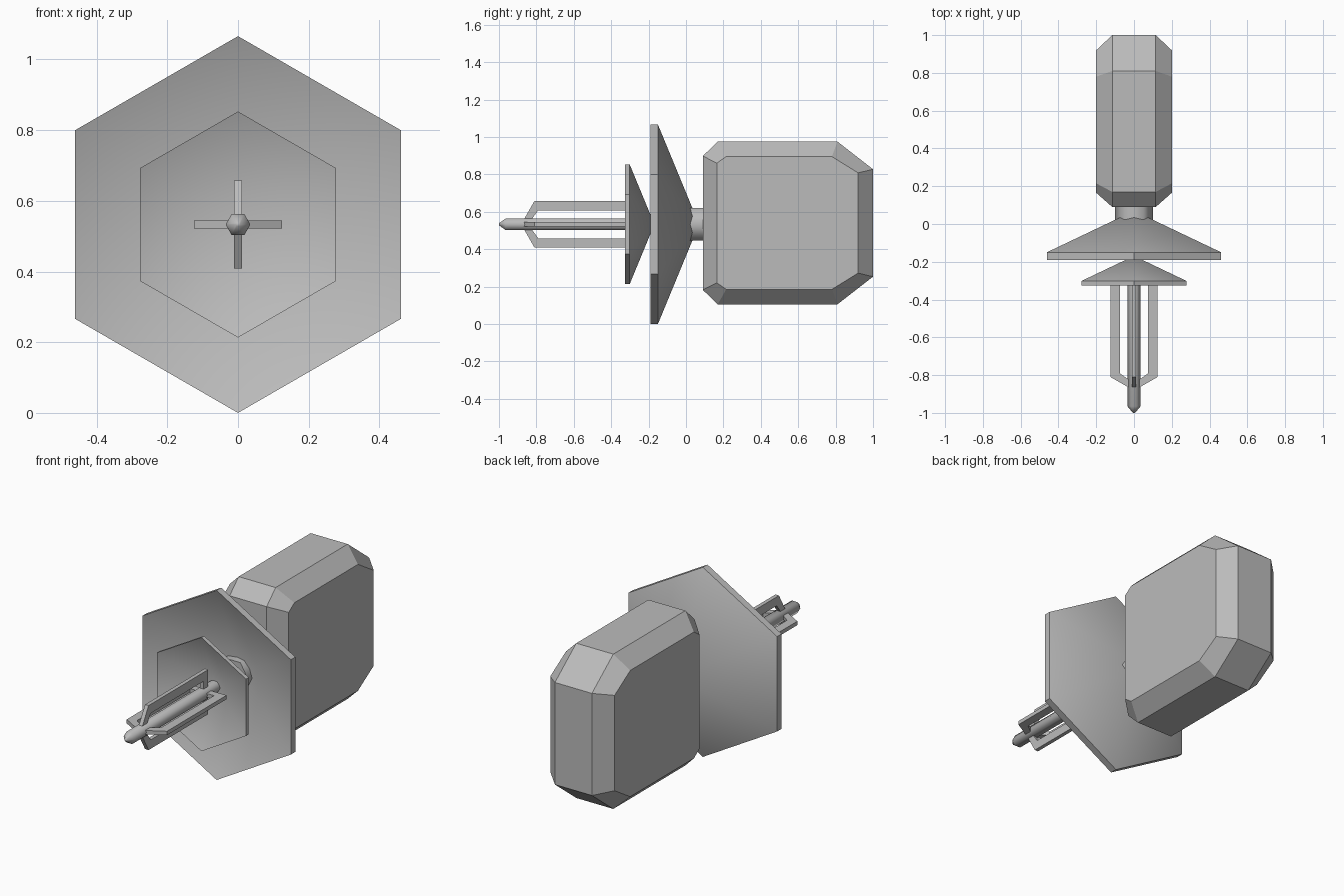
import bpy, bmesh, math
from mathutils import Matrix

cube = bpy.data.objects.get("Cube")
if cube:
    bpy.data.objects.remove(cube, do_unlink=True)

AXIS_Z = 0.533  # height of the long axis

grey = bpy.data.materials.new("plain_grey")
grey.use_nodes = True
GREY = (0.5, 0.5, 0.5, 1)
grey.diffuse_color = GREY
grey.node_tree.nodes["Principled BSDF"].inputs["Base Color"].default_value = GREY


def finish(name, bm, smooth_angle=None):
    """Turn a bmesh into a named object lifted onto the long axis."""
    bmesh.ops.remove_doubles(bm, verts=bm.verts, dist=1e-5)
    bmesh.ops.recalc_face_normals(bm, faces=bm.faces)
    bm.transform(Matrix.Translation((0, 0, AXIS_Z)))
    mesh = bpy.data.meshes.new(name)
    bm.to_mesh(mesh)
    bm.free()
    mesh.materials.append(grey)
    obj = bpy.data.objects.new(name, mesh)
    bpy.context.collection.objects.link(obj)
    if smooth_angle:
        bpy.ops.object.select_all(action="DESELECT")
        obj.select_set(True)
        bpy.context.view_layer.objects.active = obj
        bpy.ops.object.shade_smooth_by_angle(angle=math.radians(smooth_angle))
    return obj


def loft(bm, rings, closed_ends=True):
    """Skin a list of equal-length point rings."""
    loops = [[bm.verts.new(p) for p in ring] for ring in rings]
    for a, b in zip(loops, loops[1:]):
        for i in range(len(a)):
            j = (i + 1) % len(a)
            bm.faces.new((a[i], a[j], b[j], b[i]))
    if closed_ends:
        bm.faces.new(loops[0])
        bm.faces.new(loops[-1])


def hex_ring(y, r, turn):
    angles = [math.radians(60 * i + turn) for i in range(6)]
    return [(r * math.cos(a), y, r * math.sin(a)) for a in angles]


def hex_rod(name, profile):
    """Six-sided turned rod along y, corners to the sides."""
    bm = bmesh.new()
    loft(bm, [hex_ring(y, r, 0) for y, r in profile])
    return finish(name, bm, 65)


def dish(name, front_y, scale):
    """Hollow six-sided dish, open to the front, corner at the top."""
    bm = bmesh.new()
    profile = [(0.22, 0), (0, 0.533), (0.04, 0.533), (0.26, 0)]
    loft(bm, [hex_ring(front_y + y * scale, r * scale, 30) for y, r in profile], False)
    bmesh.ops.dissolve_degenerate(bm, dist=1e-5, edges=bm.edges)
    return finish(name, bm, 32)


# Reflectors
dish("main_dish", -0.19, 1.0)
dish("front_dish", -0.325, 0.6)

# Neck between dish and body, and the pointed feed rod
hex_rod("neck", [(-0.05, 0.1), (0.12, 0.1)])
hex_rod("feed_rod", [(-1.0, 0.006), (-0.965, 0.035), (-0.18, 0.035)])

# Four bent brackets around the rod, as (y, distance from axis)
bracket = [(-0.28, 0.02), (-0.28, 0.125), (-0.81, 0.125), (-0.87, 0.02),
           (-0.83, 0.02), (-0.79, 0.075), (-0.32, 0.075), (-0.32, 0.02)]
for i, side in enumerate(("top", "left", "bottom", "right")):
    bm = bmesh.new()
    loft(bm, [[(x, y, r) for y, r in bracket] for x in (-0.011, 0.011)])
    bm.transform(Matrix.Rotation(math.radians(90 * i), 4, "Y"))
    finish(side + "_bracket", bm)

# Chamfered body: wide outline in the middle, smaller outline on each side face


def outline(x, y0, y1, half, front_cut, back_cut):
    """Eight-sided outline with cut corners, each cut as (along y, along z)."""
    (fy, fz), (by, bz) = front_cut, back_cut
    upper = [(y0, half - fz), (y0 + fy, half), (y1 - by, half), (y1, half - bz)]
    return [(x, y, z + 0.007) for y, z in upper] + [(x, y, 0.007 - z) for y, z in reversed(upper)]


bm = bmesh.new()
loft(bm, [outline(x, 0.165, 0.92, 0.355, (0.05, 0.035), (0.14, 0.087)) if abs(x) > 0.15
          else outline(x, 0.09, 1.0, 0.435, (0.08, 0.077), (0.19, 0.148))
          for x in (-0.2, -0.115, 0.115, 0.2)])
finish("body", bm)
